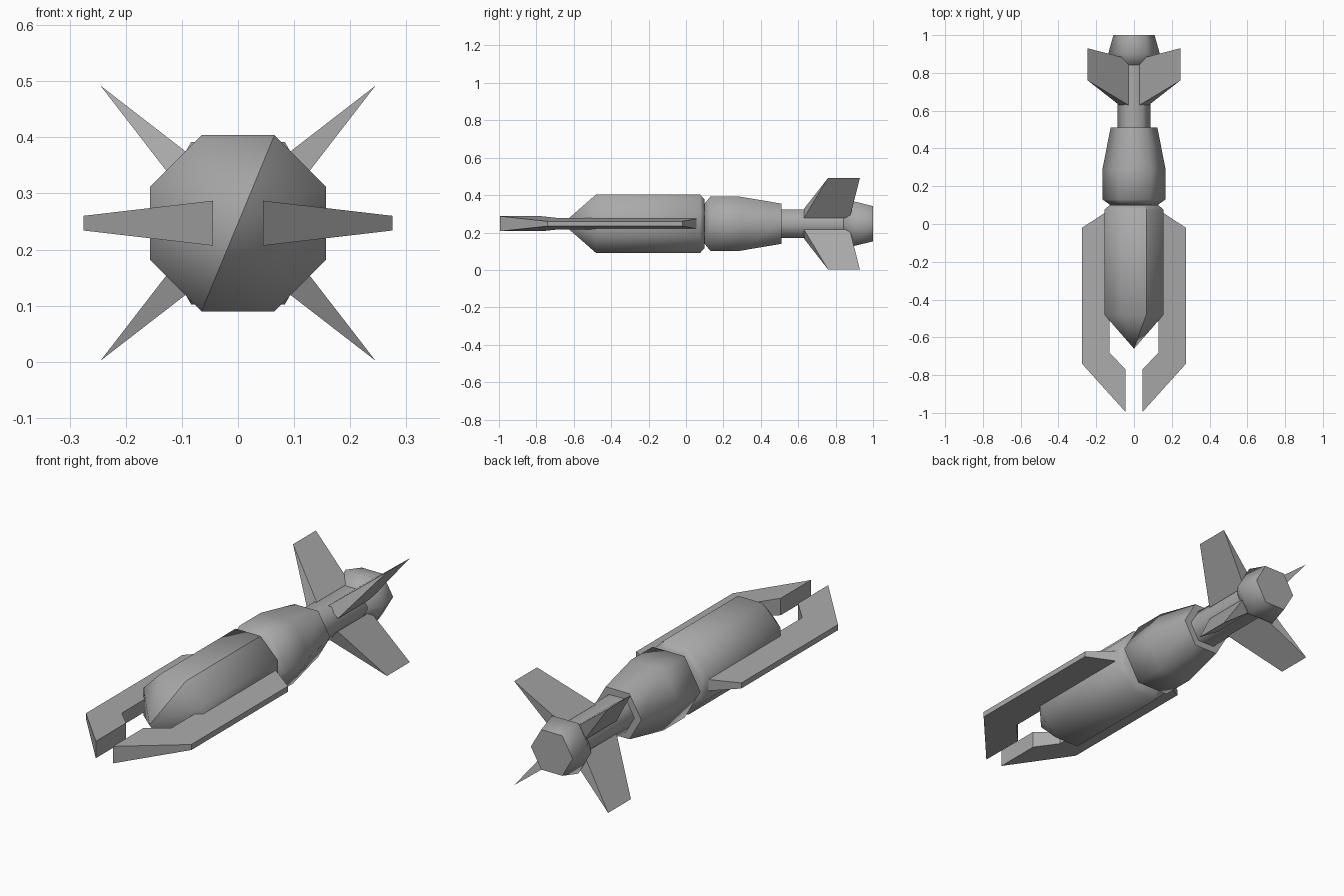
import bpy, bmesh
from math import cos, sin, pi, radians, sqrt
from mathutils import Matrix

if "Cube" in bpy.data.objects:
    bpy.data.objects.remove(bpy.data.objects["Cube"], do_unlink=True)

AXIS_Z = 0.247

grey = bpy.data.materials.new("matte_grey")
grey.use_nodes = True
colour = (0.4, 0.4, 0.4, 1)
grey.diffuse_color = colour
grey.node_tree.nodes["Principled BSDF"].inputs["Base Color"].default_value = colour


def finish(name, bm, smooth_angle=0, ridge=False):
    """Turn a bmesh into an object, with soft or flat shading."""
    bmesh.ops.recalc_face_normals(bm, faces=bm.faces)
    for f in bm.faces:
        f.smooth = smooth_angle > 0
    for e in bm.edges:
        e.smooth = e.calc_face_angle(0) < radians(smooth_angle)
        # One crease runs along the upper left and lower right of the casing
        a, b = e.verts
        m = (a.co + b.co) / 2
        lengthwise = abs(a.co.y - b.co.y) > 0.01
        if ridge and lengthwise and m.x * m.z > 0 and abs(m.z) > abs(m.x):
            e.smooth = False
    mesh = bpy.data.meshes.new(name)
    bm.to_mesh(mesh)
    bm.free()
    mesh.materials.append(grey)
    obj = bpy.data.objects.new(name, mesh)
    obj.location.z = AXIS_Z
    bpy.context.collection.objects.link(obj)


def turned(name, profile, sides, phase=0, ridge=False):
    """Faceted body of revolution around y from (y, corner radius) pairs."""
    bm = bmesh.new()
    rings = []
    for y, r in profile:
        n = sides if r else 1
        rings.append([bm.verts.new((r * cos(2 * pi * i / sides + phase), y,
                                    r * sin(2 * pi * i / sides + phase)))
                      for i in range(n)])
    for a, b in zip(rings, rings[1:]):
        for i in range(sides):
            j = (i + 1) % sides
            quad = [a[i % len(a)], a[j % len(a)], b[j % len(b)], b[i % len(b)]]
            bm.faces.new(list(dict.fromkeys(quad)))
    for ring in (rings[0], rings[-1]):
        if len(ring) > 1:
            bm.faces.new(ring)
    finish(name, bm, 62, ridge)


def wedge_fin(name, outline, half_thickness, matrix):
    """Fin in the xy plane, its thickness a function of x."""
    bm = bmesh.new()
    top = [bm.verts.new((x, y, half_thickness(x))) for x, y in outline]
    low = [bm.verts.new((x, y, -half_thickness(x))) for x, y in outline]
    bm.faces.new(top)
    bm.faces.new(low[::-1])
    for i in range(len(top)):
        j = (i + 1) % len(top)
        bm.faces.new((top[i], low[i], low[j], top[j]))
    bmesh.ops.remove_doubles(bm, verts=bm.verts, dist=0.0005)
    bmesh.ops.transform(bm, matrix=matrix, verts=bm.verts)
    finish(name, bm)


# Casing with pointed nose, guidance section, tail tube and tail cap
turned("front_casing", [(-0.66, 0), (-0.48, 0.17), (0.075, 0.17), (0.10, 0.14)],
       8, pi / 8, ridge=True)
turned("middle_section", [(0.10, 0.125), (0.13, 0.167), (0.29, 0.167), (0.51, 0.124)], 6)
turned("tail_tube", [(0.50, 0.088), (0.86, 0.088)], 6)
turned("tail_cap", [(0.82, 0.07), (0.90, 0.137), (1.0, 0.109)], 6)

# Forward side blades that reach past the nose
blade = [(0.275, -0.02), (0.275, -0.74), (0.045, -0.995), (0.045, -0.77),
         (0.13, -0.68), (0.13, 0.075)]
for side, sx in (("left", 1), ("right", -1)):
    wedge_fin(f"{side}_front_blade", blade,
              lambda x: 0.04 - 0.117 * (x - 0.045), Matrix.Scale(sx, 4, (1, 0, 0)))

# Four tail fins tapering to a sharp edge
tip = 0.245 * sqrt(2)
tail_fin = [(0.077, 0.63), (tip, 0.76), (tip, 0.93), (0.077, 0.875)]
for i, place in enumerate(("upper_left", "upper_right", "lower_right", "lower_left")):
    wedge_fin(f"{place}_tail_fin", tail_fin, lambda x: 0.128 * (tip - x),
              Matrix.Rotation(-pi / 4 - i * pi / 2, 4, "Y"))
